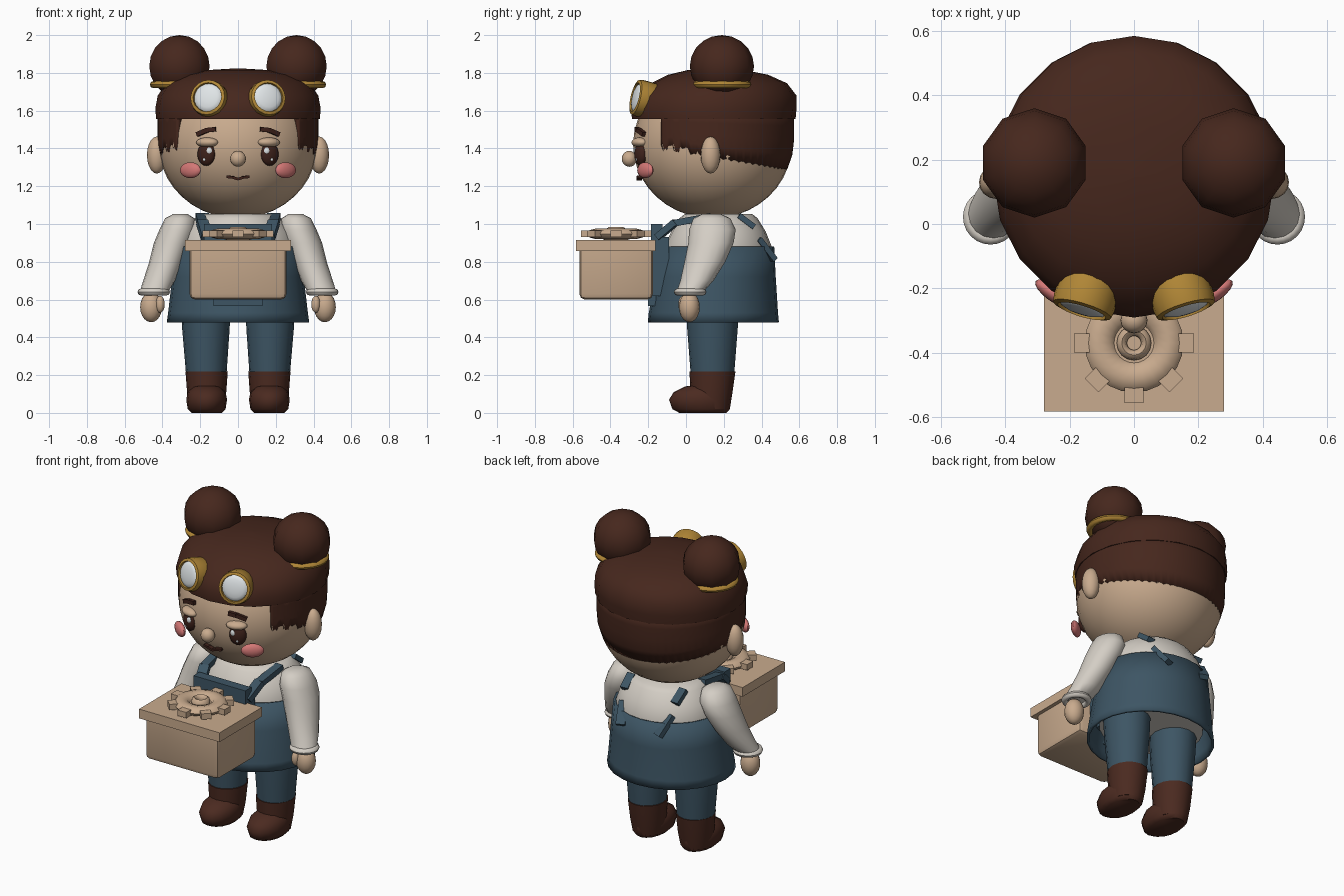
import bpy, bmesh, math
from mathutils import Vector, Matrix

if "Cube" in bpy.data.objects:
    bpy.data.objects.remove(bpy.data.objects["Cube"])


def material(name, r, g, b):
    m = bpy.data.materials.new(name)
    lin = [((c / 255 + 0.055) / 1.055) ** 2.4 for c in (r, g, b)]
    m.diffuse_color = (*lin, 1)
    m.use_nodes = True
    m.node_tree.nodes["Principled BSDF"].inputs["Base Color"].default_value = m.diffuse_color
    return m


HAIR = material("hair_brown", 70, 39, 29)
BOOT = material("boot_brown", 75, 42, 32)
SKIN = material("tan", 201, 171, 142)
BLUE = material("denim_blue", 61, 85, 100)
SHIRT = material("off_white", 212, 206, 197)
GOLD = material("gold", 176, 134, 54)
PINK = material("blush_pink", 212, 120, 118)
LENS = material("lens_white", 226, 231, 233)
DARK = material("dark_brown", 62, 34, 27)


def finish(name, bm, mat, angle=40):
    bmesh.ops.recalc_face_normals(bm, faces=bm.faces)
    me = bpy.data.meshes.new(name)
    bm.to_mesh(me)
    bm.free()
    ob = bpy.data.objects.new(name, me)
    bpy.context.collection.objects.link(ob)
    me.materials.append(mat)
    bpy.ops.object.select_all(action='DESELECT')
    ob.select_set(True)
    bpy.context.view_layer.objects.active = ob
    if angle:
        bpy.ops.object.shade_smooth_by_angle(angle=math.radians(angle))
    return ob


def ellipsoid(name, loc, scale, mat, u=16, v=10, rot=None):
    bm = bmesh.new()
    bmesh.ops.create_uvsphere(bm, u_segments=u, v_segments=v, radius=1)
    m = Matrix.Translation(loc) @ (rot or Matrix()) @ Matrix.Diagonal((*scale, 1))
    bmesh.ops.transform(bm, matrix=m, verts=bm.verts)
    return finish(name, bm, mat)


def loft(name, rings, mat, seg=20, caps=True, matrix=None, angle=40):
    """Skin elliptical rings given as (x, y, z, rx, ry)."""
    bm = bmesh.new()
    rows = []
    for x, y, z, rx, ry in rings:
        rows.append([bm.verts.new((x + rx * math.cos(a), y + ry * math.sin(a), z))
                     for a in (2 * math.pi * i / seg for i in range(seg))])
    for a, b in zip(rows, rows[1:]):
        for i in range(seg):
            j = (i + 1) % seg
            bm.faces.new((a[i], a[j], b[j], b[i]))
    if caps:
        bm.faces.new(rows[0])
        bm.faces.new(rows[-1])
    if matrix:
        bmesh.ops.transform(bm, matrix=matrix, verts=bm.verts)
    return finish(name, bm, mat, angle)


def torus(name, loc, R, r, mat, flat=1.0, seg=24):
    """Closed ring lying level."""
    n = 8
    rings = [(*loc[:2], loc[2] + flat * r * math.sin(t), R + r * math.cos(t), R + r * math.cos(t))
             for t in (2 * math.pi * k / n for k in range(n + 1))]
    return loft(name, rings, mat, seg, caps=False, angle=60)


def box(name, lo, hi, mat, bevel=0.0, matrix=None):
    bm = bmesh.new()
    bmesh.ops.create_cube(bm, size=1)
    lo, hi = Vector(lo), Vector(hi)
    m = Matrix.Translation((lo + hi) / 2) @ Matrix.Diagonal((*(hi - lo), 1))
    bmesh.ops.transform(bm, matrix=(matrix or Matrix()) @ m, verts=bm.verts)
    if bevel:
        low = min(v.co.z for v in bm.verts)
        edges = [e for e in bm.edges if min(v.co.z for v in e.verts) < low + 1e-4]
        bmesh.ops.bevel(bm, geom=edges, offset=bevel, segments=2, affect='EDGES', profile=0.5)
    return finish(name, bm, mat, 30 if bevel else 0)


def bar(name, p, q, w, t, mat):
    """Flat strip from p to q."""
    p, q = Vector(p), Vector(q)
    m = Matrix.Translation(p) @ (q - p).to_track_quat('Z', 'Y').to_matrix().to_4x4()
    return box(name, (-w / 2, -t / 2, 0), (w / 2, t / 2, (q - p).length), mat, matrix=m)


# Head and face
CY = 0.147
ellipsoid("head", (0, 0.14, 1.42), (0.42, 0.42, 0.39), SKIN, 32, 20)
ellipsoid("nose", (0, -0.3, 1.345), (0.042, 0.04, 0.042), SKIN)
for s in (-1, 1):
    side = "left" if s < 0 else "right"
    lean = Matrix.Rotation(s * 0.42, 4, 'Z')
    ellipsoid(side + "_ear", (s * 0.43, 0.13, 1.365), (0.052, 0.052, 0.098), SKIN)
    ellipsoid(side + "_eye", (s * 0.168, -0.24, 1.37), (0.05, 0.03, 0.062), DARK, rot=lean)
    ellipsoid(side + "_eyelid", (s * 0.163, -0.245, 1.432), (0.062, 0.04, 0.026), SKIN, rot=lean)
    ellipsoid(side + "_eye_shine", (s * 0.152, -0.269, 1.388), (0.015, 0.008, 0.019), LENS, 10, 6)
    ellipsoid(side + "_eye_glint", (s * 0.178, -0.262, 1.342), (0.008, 0.006, 0.009), LENS, 10, 6)
    ellipsoid(side + "_cheek", (s * 0.252, -0.215, 1.285), (0.066, 0.025, 0.042), PINK,
              rot=Matrix.Rotation(s * 0.62, 4, 'Z'))
    bar(side + "_brow_inner", (s * 0.118, -0.262, 1.502), (s * 0.165, -0.252, 1.497), 0.022, 0.024, DARK)
    bar(side + "_brow_outer", (s * 0.16, -0.252, 1.498), (s * 0.216, -0.222, 1.474), 0.022, 0.024, DARK)
    bar(side + "_mouth_outer", (s * 0.058, -0.24, 1.25), (s * 0.025, -0.248, 1.247), 0.03, 0.014, DARK)
    bar(side + "_mouth_inner", (s * 0.028, -0.248, 1.247), (0, -0.248, 1.237), 0.03, 0.014, DARK)

# Hair cap, fuller at the back than at the front
loft("hair_cap", [(0, *ring) for ring in
     ((CY, 1.555, 0.40, 0.40), (CY, 1.555, 0.433, 0.433), (CY, 1.61, 0.438, 0.438),
      (0.16, 1.68, 0.425, 0.425), (0.175, 1.745, 0.38, 0.36), (0.17, 1.79, 0.29, 0.265),
      (0.16, 1.815, 0.16, 0.15), (0.15, 1.824, 0.01, 0.01))], HAIR, 20)

# Hair around the sides and back, with a ragged lower edge
bm = bmesh.new()
rows, N = [], 131
for i in range(N + 1):
    az = math.radians(49 + 2 * i)
    k = min(i, N - i)
    low = 1.352 - 0.066 * -math.cos(az) + (0.004 if i % 3 else -0.004)
    low = max(low, 1.29) + (0.025 if k < 12 else 0)
    if k in (1, 2, 6, 7):
        low = 1.36 if k > 2 else 1.375
    col = []
    for j in range(5):
        z = 1.595 + (low - 1.595) * j / 4
        r = 0.425 - 0.75 * max(0, 1.42 - z) ** 1.5
        col.append(bm.verts.new((r * math.sin(az), CY - r * math.cos(az), z)))
    rows.append(col)
for a, b in zip(rows, rows[1:]):
    for j in range(4):
        bm.faces.new((a[j], b[j], b[j + 1], a[j + 1]))
band = finish("hair_sides", bm, HAIR)
solid = band.modifiers.new("thickness", 'SOLIDIFY')
solid.thickness, solid.offset = 0.03, -1

for s in (-1, 1):
    side = "left" if s < 0 else "right"
    # Hair buns with bands
    ellipsoid(side + "_bun", (s * 0.31, 0.19, 1.835), (0.168, 0.17, 0.165), HAIR, 10, 10)
    torus(side + "_bun_band", (s * 0.31, 0.19, 1.738), 0.138, 0.019, GOLD)

    # Goggles
    n = Vector((s * 0.28, -0.93, 0.22))
    rot = n.to_track_quat('Z', 'Y').to_matrix().to_4x4()
    m = Matrix.Translation((s * 0.16, -0.262, 1.67)) @ rot
    loft(side + "_goggle_rim", [(0, 0, z, r, r) for z, r in
         ((-0.12, 0.085), (-0.1, 0.096), (-0.02, 0.098), (0.005, 0.094), (0.01, 0.078), (-0.02, 0.072))],
         GOLD, 20, matrix=m)
    ellipsoid(side + "_goggle_lens", m @ Vector((0, 0, -0.005)), (0.077, 0.077, 0.02), LENS, 20, 8, rot=rot)

    # Sleeves, cuffs and hands
    loft(side + "_sleeve", [(s * x, y, z, rx, ry) for x, y, z, rx, ry in
         ((0.305, 0.135, 1.052, 0.04, 0.05), (0.308, 0.137, 1.03, 0.078, 0.098),
          (0.32, 0.14, 0.97, 0.096, 0.123), (0.345, 0.132, 0.9, 0.1, 0.12),
          (0.38, 0.1, 0.8, 0.09, 0.108), (0.418, 0.058, 0.7, 0.084, 0.088),
          (0.445, 0.02, 0.64, 0.076, 0.07))], SHIRT, 16, angle=60)
    torus(side + "_cuff", (s * 0.446, 0.022, 0.64), 0.067, 0.019, SHIRT)
    ellipsoid(side + "_hand", (s * 0.46, 0.018, 0.56), (0.058, 0.055, 0.08), SKIN)
    ellipsoid(side + "_thumb", (s * 0.412, -0.015, 0.575), (0.024, 0.026, 0.045), SKIN)

    # Legs and boots
    loft(side + "_leg", [(s * 0.172, 0.14, 0.66, 0.135, 0.145), (s * 0.17, 0.14, 0.45, 0.126, 0.134),
                         (s * 0.168, 0.14, 0.215, 0.108, 0.116)], BLUE, 16)
    loft(side + "_boot", [(s * 0.166, y, z, rx, ry) for y, z, rx, ry in
         ((0.13, 0.02, 0.09, 0.1), (0.135, 0.1, 0.103, 0.11), (0.14, 0.22, 0.112, 0.122))], BOOT, 16)
    loft(side + "_boot_foot", [(s * 0.166, y, z, rx, ry) for y, z, rx, ry in
         ((0.09, 0.0, 0.08, 0.125), (0.08, 0.02, 0.1, 0.152), (0.075, 0.07, 0.108, 0.165),
          (0.08, 0.11, 0.1, 0.145), (0.095, 0.14, 0.07, 0.1), (0.1, 0.148, 0.03, 0.04))], BOOT, 16, angle=50)

    # Overall straps
    bar(side + "_strap_front", (s * 0.165, -0.15, 0.93), (s * 0.19, -0.055, 1.01), 0.06, 0.035, BLUE)
    bar(side + "_strap_shoulder", (s * 0.19, -0.06, 1.005), (s * 0.2, 0.13, 1.04), 0.05, 0.035, BLUE)
    bar(side + "_strap_nape", (s * 0.18, 0.28, 1.045), (s * 0.175, 0.36, 0.985), 0.05, 0.03, BLUE)
    bar(side + "_strap_back", (s * 0.165, 0.38, 0.92), (s * 0.13, 0.465, 0.81), 0.055, 0.03, BLUE)

# Shirt and skirt of the overalls
loft("shirt", [(0, 0.15, 0.56, 0.31, 0.275), (0, 0.17, 0.88, 0.31, 0.284), (0, 0.172, 0.96, 0.285, 0.25),
               (0, 0.172, 1.03, 0.228, 0.207), (0, 0.172, 1.052, 0.195, 0.18)], SHIRT, 24)
skirt = loft("overall_skirt", [(0, 0.145, 0.48, 0.377, 0.347), (0, 0.145, 0.53, 0.37, 0.342),
             (0, 0.157, 0.72, 0.348, 0.318), (0, 0.17, 0.88, 0.325, 0.297)], BLUE, 24, caps=False)
solid = skirt.modifiers.new("thickness", 'SOLIDIFY')
solid.thickness, solid.offset = 0.015, -1
box("bib", (-0.18, -0.185, 0.77), (0.18, -0.125, 1.0), BLUE)
box("bib_base", (-0.18, -0.178, 0.62), (0.18, -0.09, 0.93), BLUE)
box("front_pocket", (-0.13, -0.202, 0.565), (0.13, -0.16, 0.75), BLUE)

# Crate and lid
box("crate", (-0.257, -0.565, 0.6), (0.257, -0.175, 0.87), SKIN, bevel=0.03)
box("crate_lid", (-0.28, -0.583, 0.857), (0.28, -0.162, 0.915), SKIN)

# Gear on the lid
G = (0, -0.37, 0.948)
torus("gear_ring", G, 0.108, 0.046, SKIN, flat=0.6)
torus("gear_hub", (0, -0.37, 0.958), 0.038, 0.016, SKIN, flat=1.6, seg=16)
loft("gear_plate", [(0, -0.37, 0.91, 0.045, 0.045), (0, -0.37, 0.93, 0.1, 0.1),
                    (0, -0.37, 0.948, 0.1, 0.1)], SKIN)
for i in range(8):
    turn = Matrix.Translation(G) @ Matrix.Rotation(i * math.pi / 4, 4, 'Z')
    box("gear_tooth", (0.13, -0.03, -0.018), (0.187, 0.03, 0.018), SKIN, matrix=turn)
